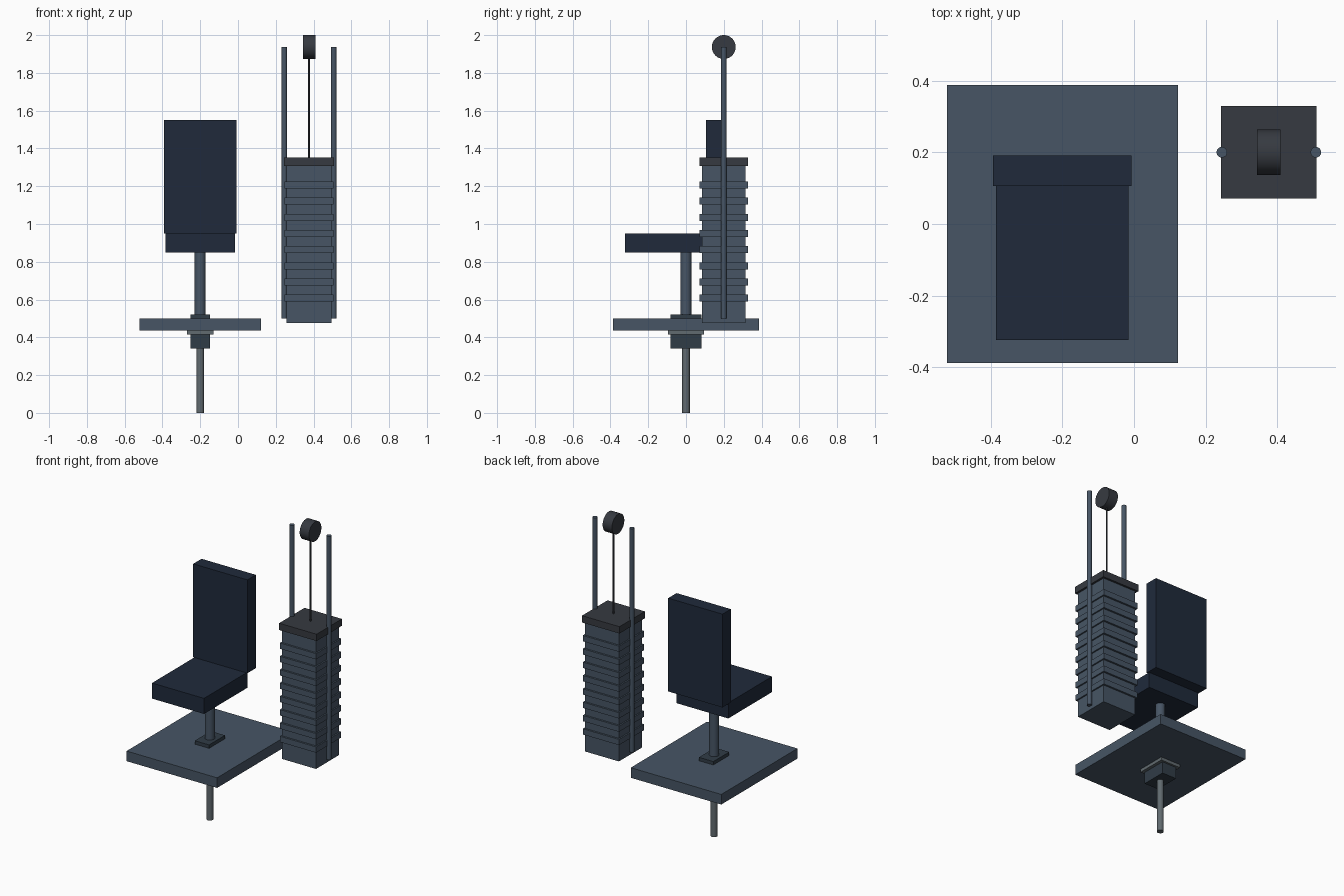
import bpy
from math import pi

if "Cube" in bpy.data.objects:
    bpy.data.objects.remove(bpy.data.objects["Cube"])


def mat(name, rgb):
    m = bpy.data.materials.new(name)
    m.diffuse_color = (*rgb, 1)
    m.use_nodes = True
    m.node_tree.nodes["Principled BSDF"].inputs["Base Color"].default_value = m.diffuse_color
    return m


STEEL = mat("blue_grey_steel", (0.063, 0.091, 0.13))
PAD = mat("navy_padding", (0.014, 0.023, 0.044))
DARK = mat("dark_metal", (0.037, 0.042, 0.052))
BRACKET = mat("bracket_metal", (0.030, 0.045, 0.062))
BARE = mat("bare_metal", (0.12, 0.145, 0.16))


def box(name, x, y, z, material):
    """Box from (min, max) pairs."""
    bpy.ops.mesh.primitive_cube_add(size=1, location=[sum(p) / 2 for p in (x, y, z)])
    o = bpy.context.object
    o.scale = [p[1] - p[0] for p in (x, y, z)]
    bpy.ops.object.transform_apply(location=False, rotation=False, scale=True)
    o.name = name
    o.data.materials.append(material)
    return o


def rod(name, centre, radius, length, material, along_x=False, sides=32):
    bpy.ops.mesh.primitive_cylinder_add(
        vertices=sides, radius=radius, depth=length, location=centre,
        rotation=(0, pi / 2 if along_x else 0, 0))
    bpy.ops.object.shade_smooth_by_angle()
    o = bpy.context.object
    o.name = name
    o.data.materials.append(material)
    return o


def around(c, half):
    return (c - half, c + half)


CX = -0.2              # seat column centre
SX, SY = 0.376, 0.2    # weight stack centre

# Base platform with mounting hardware
box("platform", around(CX, 0.322), around(0, 0.387), (0.435, 0.5), STEEL)
box("mount_plate", around(CX, 0.071), around(0, 0.094), (0.415, 0.435), BARE)
box("mount_block", around(CX, 0.051), around(0, 0.081), (0.34, 0.415), BRACKET)
box("seat_collar", around(CX, 0.051), around(0, 0.081), (0.5, 0.522), BRACKET)
rod("lower_post", (CX, 0, 0.175), 0.02, 0.35, BARE)

# Seat
rod("seat_post", (CX, 0, 0.68), 0.029, 0.36, STEEL)
box("seat", around(CX, 0.185), (-0.324, 0.12), (0.85, 0.95), PAD)
box("backrest", around(CX, 0.193), (0.106, 0.191), (0.95, 1.55), PAD)

# Weight stack: core, protruding plates and cap
box("stack_core", around(SX, 0.12), around(SY, 0.116), (0.477, 1.31), STEEL)
for i in range(8):
    z = 0.607 + i * 0.0857
    box(f"weight_plate_{i + 1}", around(SX, 0.129), around(SY, 0.128), around(z, 0.0185), STEEL)
box("stack_cap", around(SX, 0.133), around(SY, 0.129), (1.308, 1.352), DARK)

# Guide rods either side
for side, sx in (("left", -1), ("right", 1)):
    rod(f"{side}_guide_rod", (SX + sx * 0.131, SY, 1.219), 0.0148, 1.438, STEEL)

# Cable and pulley
rod("cable", (SX, SY, 1.63), 0.005, 0.57, DARK, sides=16)
rod("pulley", (SX, SY, 1.937), 0.063, 0.066, DARK, along_x=True, sides=48)
